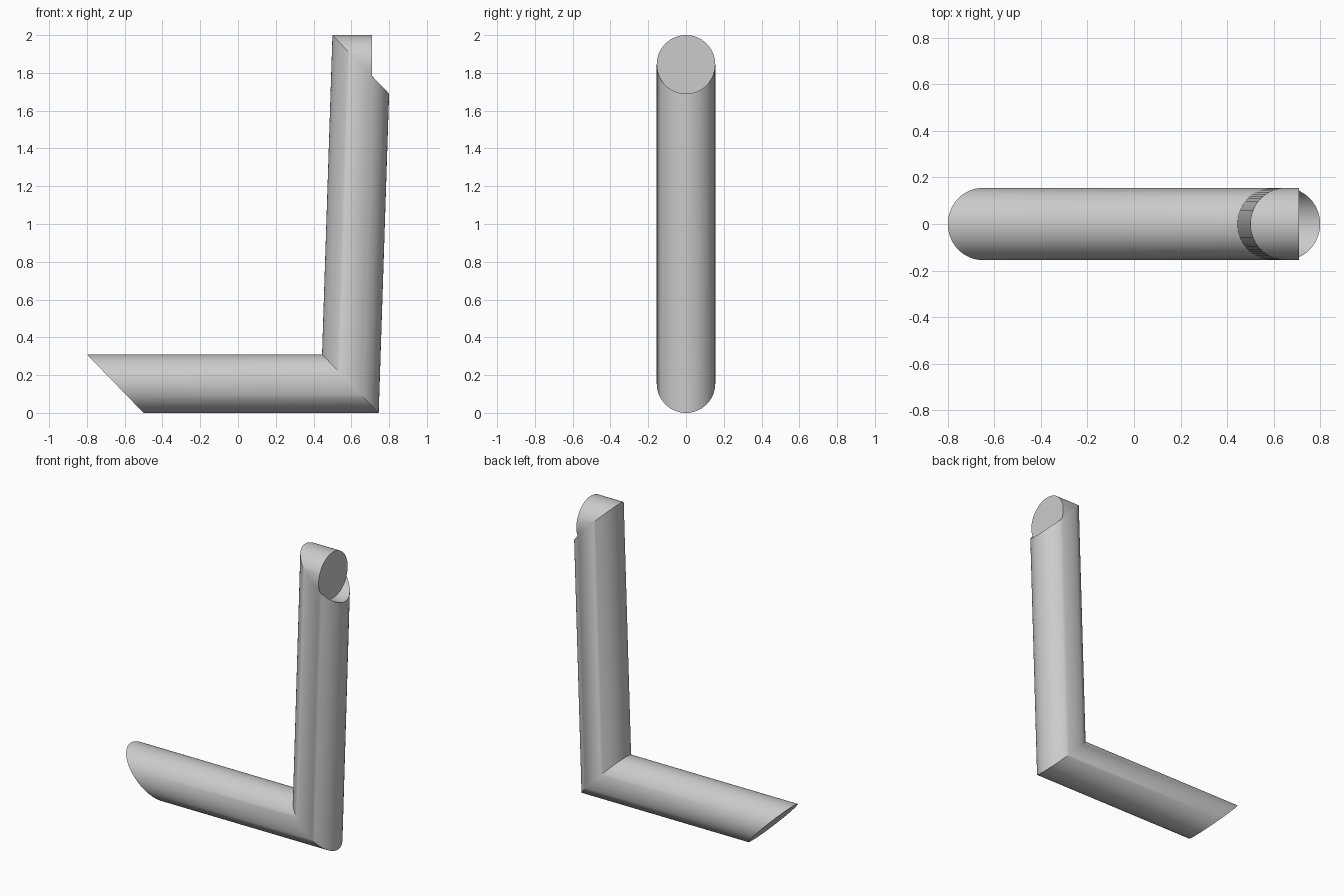
import bpy, bmesh, math

cube = bpy.data.objects.get("Cube")
if cube:
    bpy.data.objects.remove(cube, do_unlink=True)

SIDES = 64
RADIUS = 0.155

grey = bpy.data.materials.new("plain grey")
grey.use_nodes = True
grey.diffuse_color = (0.6, 0.6, 0.6, 1)
grey.node_tree.nodes["Principled BSDF"].inputs["Base Color"].default_value = (0.6, 0.6, 0.6, 1)

# Each mitred section: centre x, centre z, x slant from bottom to top
SECTIONS = [
    (-0.65, 0.155, -0.15),   # slanted foot end
    (0.595, 0.155, -0.15),   # lower elbow
    (0.65, 1.845, -0.15),    # upper elbow
    (0.71, 1.845, 0.0),      # square stub end
]


def add_ring(bm, x, z, slant):
    """Round section in the yz plane, sheared along x to form a mitre."""
    ring = []
    for i in range(SIDES):
        a = 2 * math.pi * i / SIDES
        ring.append(bm.verts.new((x + slant * math.cos(a),
                                  RADIUS * math.sin(a),
                                  z + RADIUS * math.cos(a))))
    return ring


# Bent pipe swept through the sections
bm = bmesh.new()
rings = [add_ring(bm, *s) for s in SECTIONS]
for a, b in zip(rings, rings[1:]):
    for i in range(SIDES):
        j = (i + 1) % SIDES
        bm.faces.new((a[i], b[i], b[j], a[j]))

# Flat end caps
bm.faces.new(rings[0])
bm.faces.new(list(reversed(rings[-1])))

# Make the outside face outward without disturbing the folded-back stub
bm.normal_update()
top_face = max(bm.faces, key=lambda f: f.calc_center_median().z)
if top_face.normal.z < 0:
    bmesh.ops.reverse_faces(bm, faces=bm.faces[:])

mesh = bpy.data.meshes.new("bent_pipe")
bm.to_mesh(mesh)
bm.free()
mesh.materials.append(grey)
pipe = bpy.data.objects.new("bent_pipe", mesh)
bpy.context.collection.objects.link(pipe)

bpy.ops.object.select_all(action="DESELECT")
pipe.select_set(True)
bpy.context.view_layer.objects.active = pipe
bpy.ops.object.shade_smooth_by_angle(angle=math.radians(30))
